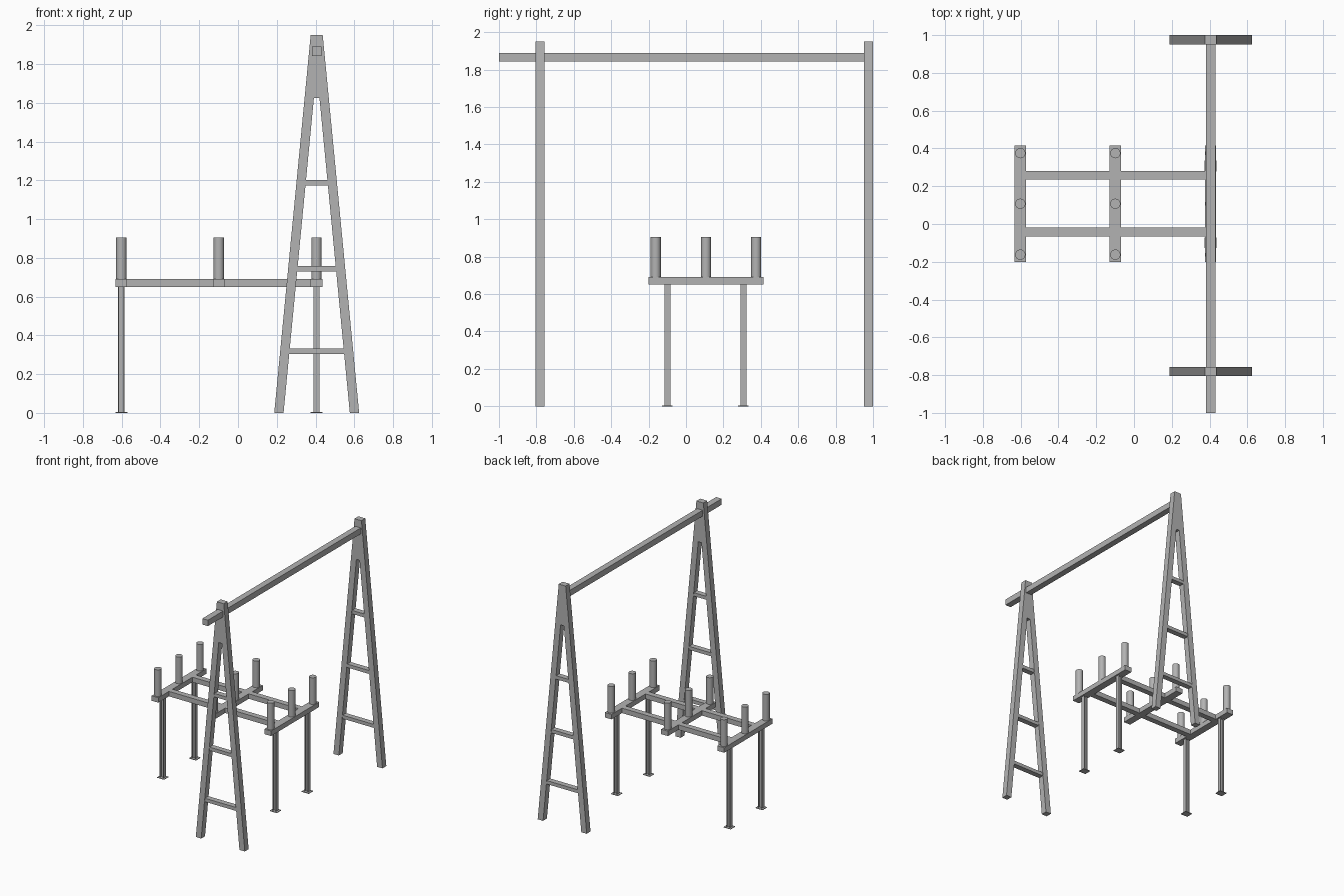
import bpy
import bmesh
from mathutils import Vector

default = bpy.data.objects.get("Cube")
if default:
    bpy.data.objects.remove(default, do_unlink=True)

GREY = (0.45, 0.45, 0.45, 1.0)
steel = bpy.data.materials.new("plain_grey")
steel.use_nodes = True
steel.diffuse_color = GREY
steel.node_tree.nodes["Principled BSDF"].inputs["Base Color"].default_value = GREY


def finish(name, bm):
    bmesh.ops.recalc_face_normals(bm, faces=bm.faces)
    mesh = bpy.data.meshes.new(name)
    bm.to_mesh(mesh)
    bm.free()
    mesh.materials.append(steel)
    obj = bpy.data.objects.new(name, mesh)
    bpy.context.collection.objects.link(obj)
    return obj


def box(name, x, y, z):
    """Box from (low, high) ranges."""
    bm = bmesh.new()
    bmesh.ops.create_cube(bm, size=1)
    for v in bm.verts:
        v.co = Vector([(r[0] + r[1]) / 2 + c * (r[1] - r[0]) for c, r in zip(v.co, (x, y, z))])
    return finish(name, bm)


def prism(name, points, offset):
    """Planar outline pushed along an offset."""
    bm = bmesh.new()
    face = bm.faces.new([bm.verts.new(p) for p in points])
    extruded = bmesh.ops.extrude_face_region(bm, geom=[face], use_keep_orig=True)
    moved = [g for g in extruded["geom"] if isinstance(g, bmesh.types.BMVert)]
    bmesh.ops.translate(bm, verts=moved, vec=offset)
    return finish(name, bm)


def span(centre, width):
    return (centre - width / 2, centre + width / 2)


# Tapered A-frames with rungs
FRAME_X, TOP, APEX, DEPTH = 0.406, 1.95, 1.625, 0.049
FOOT_OUT, FOOT_IN, TOP_OUT = 0.219, 0.171, 0.031
SLOPE = (FOOT_OUT - TOP_OUT) / TOP
apex_half = FOOT_IN - SLOPE * APEX
right_half = [(FOOT_OUT, 0), (TOP_OUT, TOP)]
inner_half = [(apex_half, APEX), (FOOT_IN, 0)]
outline = (right_half + [(-x, z) for x, z in reversed(right_half)]
           + [(-x, z) for x, z in reversed(inner_half)] + inner_half)
for end, y in (("front", -0.781), ("back", 0.9755)):
    prism(f"{end}_a_frame", [(FRAME_X + x, y - DEPTH / 2, z) for x, z in outline], (0, DEPTH, 0))
    for i, z in enumerate((0.319, 0.743, 1.188)):
        half = FOOT_IN - SLOPE * z + 0.005
        box(f"{end}_rung_{i + 1}", (FRAME_X - half, FRAME_X + half), span(y, 0.044), span(z, 0.028))

# Overhead beam, overhanging the front frame
box("overhead_beam", span(FRAME_X, 0.05), (-1, 0.952), (1.842, 1.89))

# Platform of cross beams and two rails
DECK = (0.65, 0.69)
CROSS_X = (-0.602, -0.099, 0.405)
for name, x in zip(("right", "middle", "left"), CROSS_X):
    box(f"{name}_cross_beam", span(x, 0.06), (-0.2, 0.415), DECK)
    # Round posts
    for i, y in enumerate((-0.162, 0.107, 0.375)):
        bm = bmesh.new()
        bmesh.ops.create_cone(bm, cap_ends=True, segments=32, radius1=0.027, radius2=0.027, depth=0.215)
        bmesh.ops.translate(bm, verts=bm.verts, vec=(x, y, DECK[1] + 0.1075))
        post = finish(f"{name}_post_{i + 1}", bm)
        for p in post.data.polygons:
            p.use_smooth = abs(p.normal.z) < 0.5

for name, y in (("front", -0.042), ("back", 0.258)):
    for bay, a, b in (("right", *CROSS_X[:2]), ("left", *CROSS_X[1:])):
        box(f"{name}_{bay}_rail", (a + 0.03, b - 0.03), span(y, 0.046), DECK)

# H-section legs on foot plates
W, T = 0.016, 0.004
quarter = [(W, W), (W - T, W), (W - T, T / 2)]
half = quarter + [(-x, y) for x, y in reversed(quarter)]
section = half + [(-x, -y) for x, y in half]
for side, x in (("right", CROSS_X[0]), ("left", CROSS_X[2])):
    for name, y in (("front", -0.1), ("back", 0.307)):
        prism(f"{name}_{side}_leg", [(x + a, y + b, 0.004) for a, b in section], (0, 0, DECK[0] - 0.004))
        box(f"{name}_{side}_foot_plate", span(x, 0.062), span(y, 0.056), (0, 0.005))
